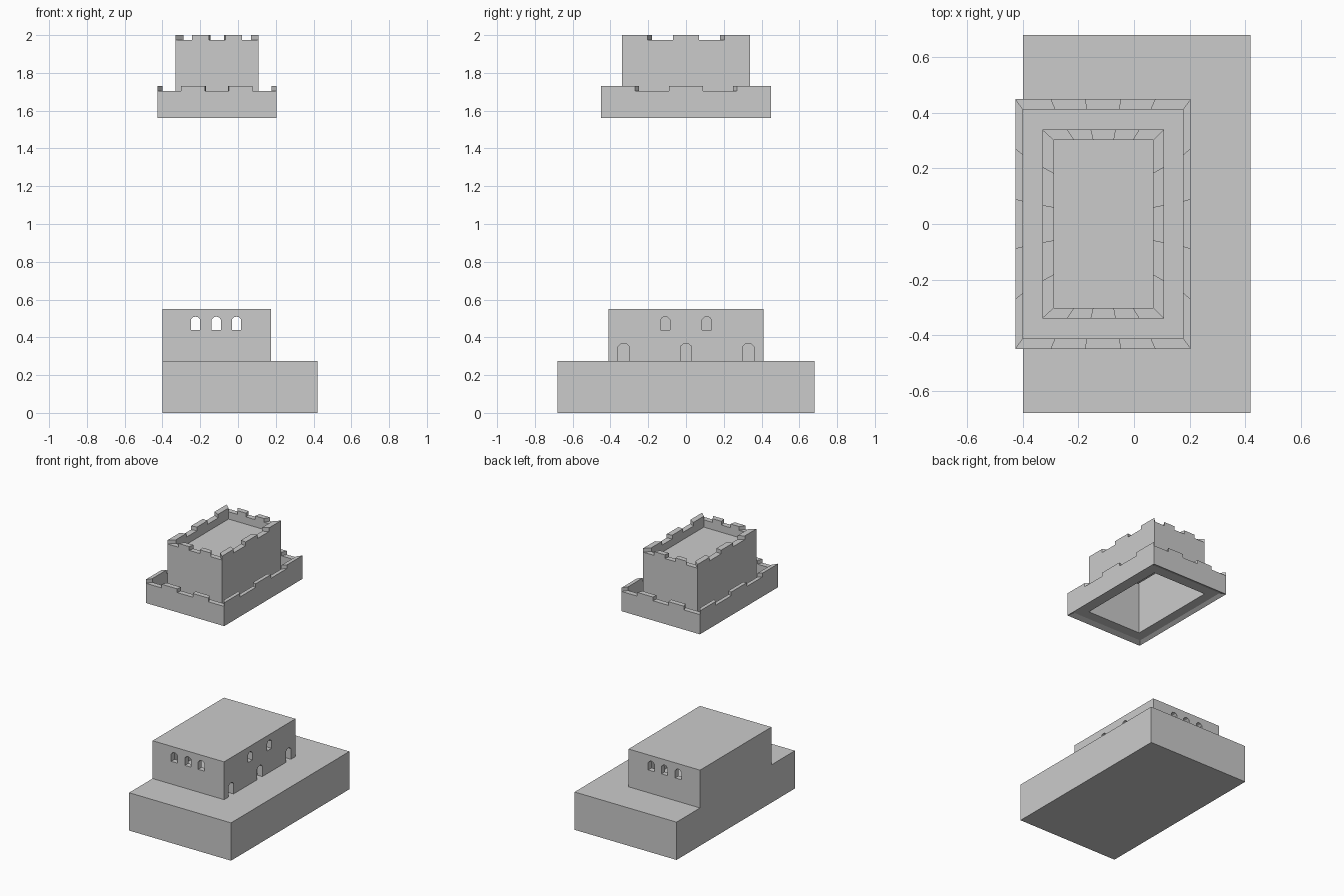
import bpy, bmesh
from mathutils import Vector

if "Cube" in bpy.data.objects:
    bpy.data.objects.remove(bpy.data.objects["Cube"])


def finish(name, bm, recalc=True):
    if recalc:
        bmesh.ops.recalc_face_normals(bm, faces=bm.faces[:])
    me = bpy.data.meshes.new(name)
    bm.to_mesh(me)
    bm.free()
    ob = bpy.data.objects.new(name, me)
    bpy.context.scene.collection.objects.link(ob)
    return ob


def box(name, x0, x1, y0, y1, z0, z1):
    bm = bmesh.new()
    bmesh.ops.create_cube(bm, size=1)
    for v in bm.verts:
        v.co = ((x0 + x1) / 2 + v.co.x * (x1 - x0),
                (y0 + y1) / 2 + v.co.y * (y1 - y0),
                (z0 + z1) / 2 + v.co.z * (z1 - z0))
    return finish(name, bm)


def arch_cutter(axis, c, w, z0, z1, start, end):
    """Arched opening prism running along x or y."""
    h = w / 2
    prof = [(-h, z0), (h, z0), (h, z1 - 0.016), (h * 0.55, z1 - 0.004),
            (0, z1), (-h * 0.55, z1 - 0.004), (-h, z1 - 0.016)]
    bm = bmesh.new()
    place = (lambda u, z, d: (d, c + u, z)) if axis == 'x' else (lambda u, z, d: (c + u, d, z))
    f = bm.faces.new([bm.verts.new(place(u, z, start)) for u, z in prof])
    res = bmesh.ops.extrude_face_region(bm, geom=[f])
    off = Vector((end - start, 0, 0)) if axis == 'x' else Vector((0, end - start, 0))
    bmesh.ops.translate(bm, vec=off, verts=[g for g in res['geom'] if isinstance(g, bmesh.types.BMVert)])
    return finish("opening_cutter", bm)


def cut(ob, cutter):
    cutter.hide_render = True
    m = ob.modifiers.new("cut", 'BOOLEAN')
    m.operation, m.solver, m.object = 'DIFFERENCE', 'EXACT', cutter
    bpy.context.view_layer.objects.active = ob
    bpy.ops.object.modifier_apply(modifier=m.name)
    bpy.data.objects.remove(cutter)


def loop(rect):
    """Rectangle outline with five equal steps per side."""
    x0, x1, y0, y1 = rect
    c = [Vector((x0, y0)), Vector((x1, y0)), Vector((x1, y1)), Vector((x0, y1))]
    return [c[s].lerp(c[(s + 1) % 4], i / 5) for s in range(4) for i in range(5)]


def battlement(name, outer, inner, z0, low, high, floor, hole=None):
    """Walled tier: outer wall, crenellated rim, inner wall and sunken floor."""
    bm = bmesh.new()
    ring = lambda r, z: [bm.verts.new((p.x, p.y, z)) for p in loop(r)]

    def bridge(a, b):
        return [bm.faces.new((a[i], a[(i + 1) % 20], b[(i + 1) % 20], b[i])) for i in range(20)]

    ob_, ot = ring(outer, z0), ring(outer, low)
    it, ib = ring(inner, low), ring(inner, floor)
    bridge(ob_, ot)
    rim = bridge(ot, it)
    bridge(it, ib)
    if hole:
        bridge(ib, ring(hole, floor))
        # underside of the parapet wall
        bridge(ring(inner, floor), ob_)
    else:
        bm.faces.new(ib)
    # merlons: two on front and back, three on the long sides
    up = []
    for s in range(4):
        up += [rim[s * 5 + i] for i in ((1, 3) if s % 2 == 0 else (0, 2, 4))]
    for f in up:
        res = bmesh.ops.extrude_face_region(bm, geom=[f])
        bmesh.ops.translate(bm, vec=(0, 0, high - low),
                            verts=[g for g in res['geom'] if isinstance(g, bmesh.types.BMVert)])
        if f.is_valid:
            bm.faces.remove(f)
    bmesh.ops.remove_doubles(bm, verts=bm.verts[:], dist=1e-5)
    return finish(name, bm)


# lower terrace
box("base_terrace", -0.40, 0.42, -0.68, 0.68, 0, 0.275)

# hollow house block with arched openings
house = box("house_block", -0.40, 0.175, -0.41, 0.41, 0.275, 0.55)
cut(house, box("room_cutter", -0.36, 0.135, -0.37, 0.37, 0.2, 0.52))
for x in (-0.225, -0.115, -0.008):
    cut(house, arch_cutter('y', x, 0.05, 0.44, 0.51, -0.6, 0.6))
for y in (-0.11, 0.11):
    cut(house, arch_cutter('x', y, 0.05, 0.44, 0.51, 0.05, 0.3))
for y in (-0.33, 0, 0.33):
    cut(house, arch_cutter('x', y, 0.058, 0.25, 0.368, 0.05, 0.3))

# lifted roof section: parapet terrace and tower
tower = (-0.33, 0.108, -0.34, 0.34)
battlement("roof_parapet", (-0.427, 0.204, -0.45, 0.45), (-0.40, 0.177, -0.413, 0.413),
           1.56, 1.703, 1.73, 1.575, hole=tower)
battlement("roof_tower", tower, (-0.288, 0.068, -0.302, 0.302),
           1.575, 1.973, 2.0, 1.92)
